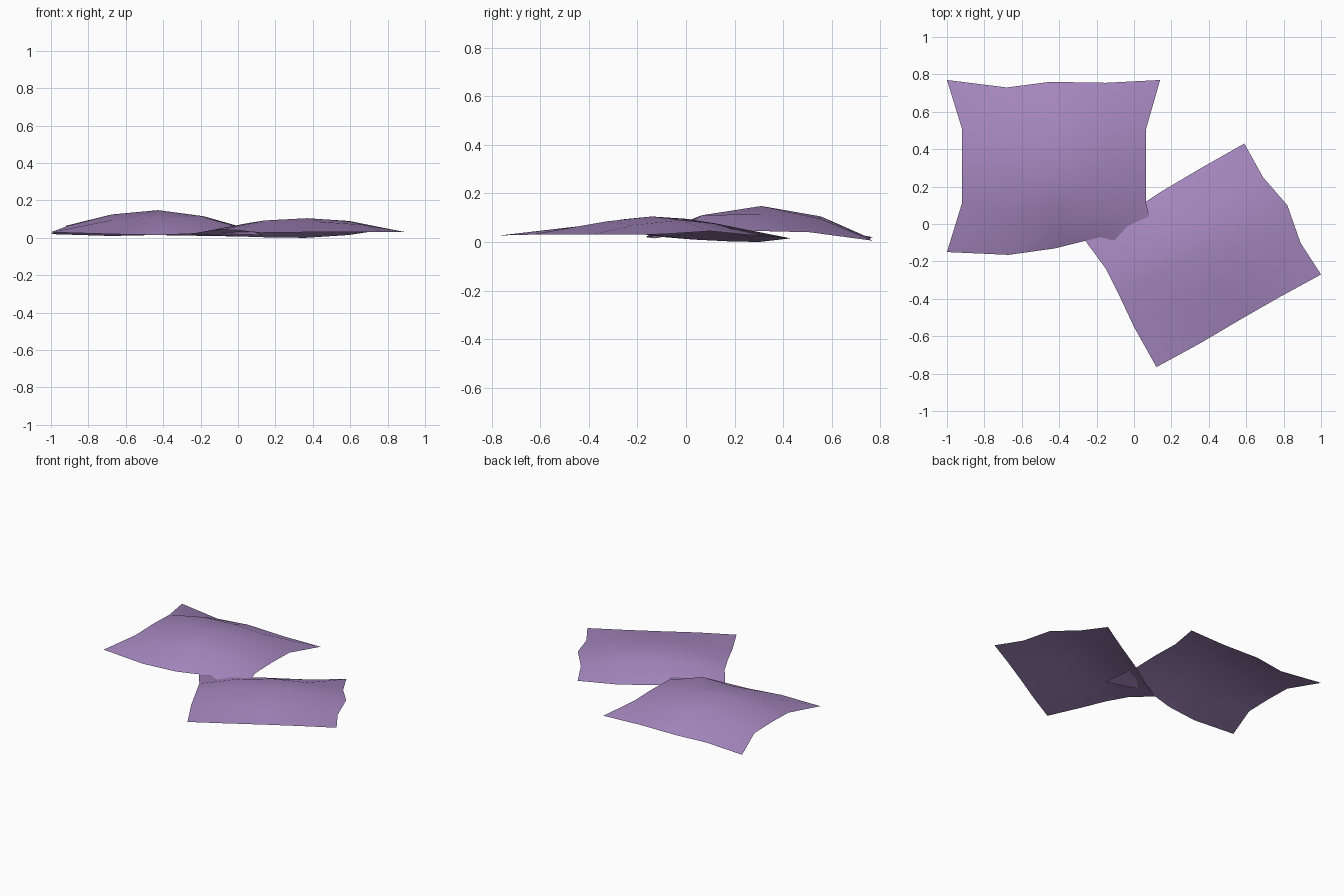
import bpy
import bmesh
from mathutils import Vector

default_cube = bpy.data.objects.get("Cube")
if default_cube:
    bpy.data.objects.remove(default_cube, do_unlink=True)


def make_material(name, colour):
    material = bpy.data.materials.new(name)
    material.use_nodes = True
    material.diffuse_color = colour
    shader = material.node_tree.nodes["Principled BSDF"]
    shader.inputs["Base Color"].default_value = colour
    shader.inputs["Roughness"].default_value = 0.8
    return material


def to_points(coords):
    """Edge points are written in hundredths of a unit."""
    return [Vector(c) / 100 for c in coords]


def make_sheet(name, front, back, left, right, heights, bow, material):
    """Draped cloth: four edge lines, a domed middle, and rows that bow outward.

    Front and back run left to right; left and right hold the points between
    them, running front to back; heights are the inner rows, front to back.
    """
    front, back, left, right = map(to_points, (front, back, left, right))
    rows = [front]
    for index, (start, end) in enumerate(zip(left, right)):
        outward = (index - 1) * bow
        row = [start]
        for step, height in enumerate(heights[index], start=1):
            point = start.lerp(end, step / 4)
            point.y += outward
            point.z = height / 100
            row.append(point)
        rows.append(row + [end])
    rows.append(back)

    bm = bmesh.new()
    grid = [[bm.verts.new(point) for point in row] for row in rows]
    for near, far in zip(grid, grid[1:]):
        for i in range(len(near) - 1):
            face = bm.faces.new((near[i], near[i + 1], far[i + 1], far[i]))
            face.smooth = True
    mesh = bpy.data.meshes.new(name)
    bm.to_mesh(mesh)
    bm.free()
    mesh.materials.append(material)
    sheet = bpy.data.objects.new(name, mesh)
    bpy.context.collection.objects.link(sheet)
    return sheet


purple = make_material("soft purple cloth", (0.376, 0.242, 0.515, 1))

# Square cloth at the back, with its near corner dipping under the other
make_sheet(
    "back_cloth",
    front=[(-100, -15, 3), (-67, -16.5, 2), (-42, -13, 1.5), (-18, -7, 2.5), (13, -15, 1.5)],
    back=[(-100, 77, 2), (-68, 73, 1), (-45, 76, 1.5), (-15, 75.5, 1), (14, 77, 0.5)],
    left=[(-92, 11, 6), (-92, 31, 6.5), (-92, 51, 6)],
    right=[(6.5, 11, 4), (6.5, 31, 4.5), (6.5, 51, 4)],
    heights=[(9.5, 11, 11), (12.5, 14.8, 11.5), (9, 10.5, 9.5)],
    bow=0.045,
    material=purple,
)

# Turned cloth at the front
make_sheet(
    "front_cloth",
    front=[(12, -76.5, 2.7), (35, -64, 3), (57, -51, 3), (78, -39, 3), (100, -27, 3)],
    back=[(-26, -9, 2), (-7, 3, 1), (14, 17, 0.3), (36, 30, 0), (59, 43, 1.5)],
    left=[(0, -55, 4), (-8, -38, 4.5), (-15, -24, 4)],
    right=[(89, -10, 3.2), (82, 10, 4.5), (69, 25, 3)],
    heights=[(6.5, 8.5, 7), (9.3, 10.5, 9), (8, 9.5, 7.5)],
    bow=0.0,
    material=purple,
)
